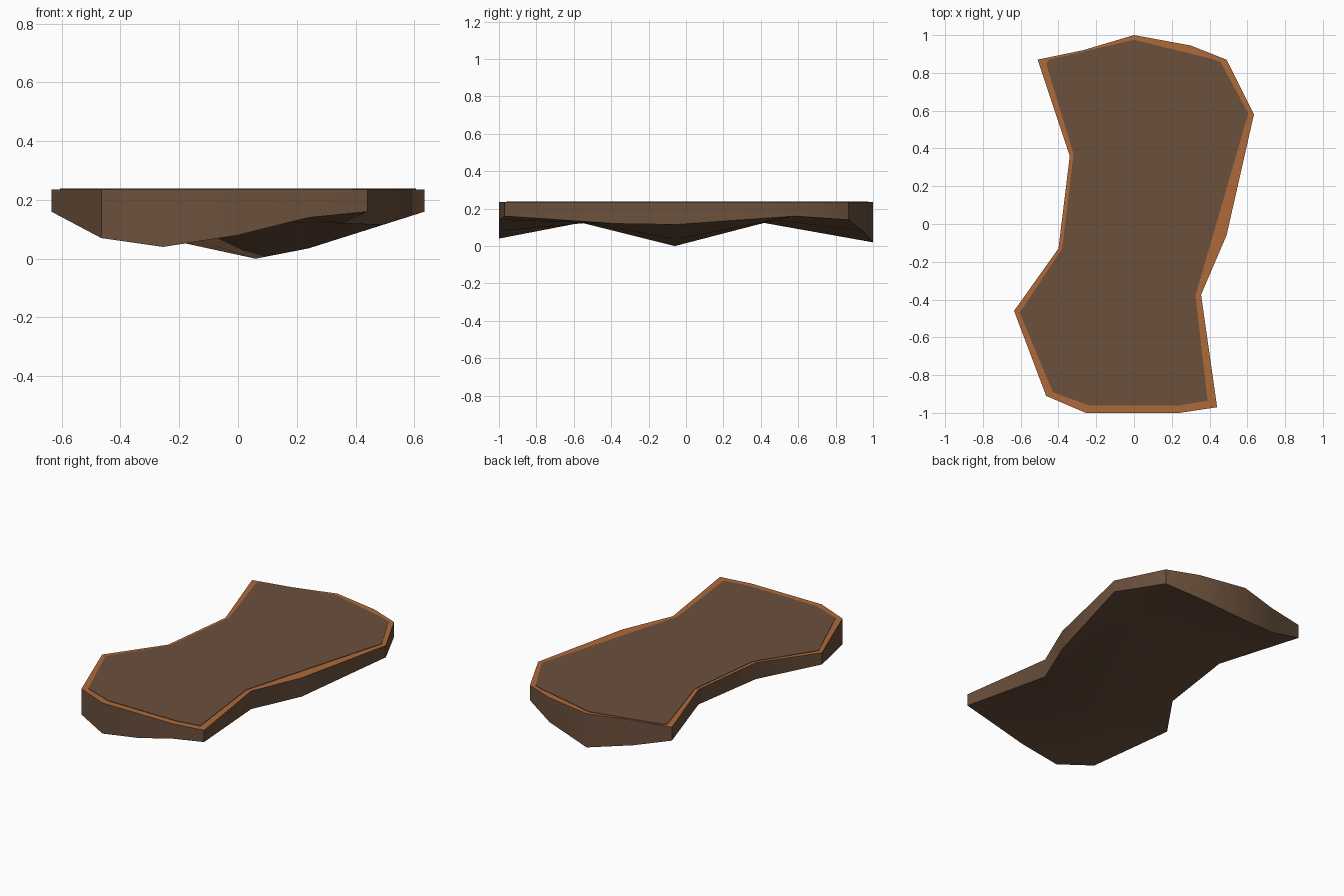
import bpy, bmesh, math

if "Cube" in bpy.data.objects:
    bpy.data.objects.remove(bpy.data.objects["Cube"], do_unlink=True)

TOP = 0.235


def material(name, color):
    mat = bpy.data.materials.new(name)
    mat.use_nodes = True
    mat.diffuse_color = (*color, 1)
    mat.node_tree.nodes["Principled BSDF"].inputs["Base Color"].default_value = (*color, 1)
    return mat


def add_object(name, bm, mats):
    bmesh.ops.recalc_face_normals(bm, faces=bm.faces)
    mesh = bpy.data.meshes.new(name)
    bm.to_mesh(mesh)
    bm.free()
    for mat in mats:
        mesh.materials.append(mat)
    obj = bpy.data.objects.new(name, mesh)
    bpy.context.collection.objects.link(obj)
    return obj


brown = material("earth brown", (0.147, 0.08, 0.045))
orange = material("orange clay", (0.423, 0.144, 0.042))

# Underside: five rows of five points, from the front edge to the back edge
underside = [
    [(-.465, -.91, .07), (-.255, -1, .04), (0, -1, .08), (.24, -1, .14), (.44, -.97, .16)],
    [(-.635, -.46, .16), (-.38, -.54, .14), (-.13, -.56, .125), (.1, -.52, .125), (.355, -.375, .12)],
    [(-.4, -.13, .13), (-.17, -.09, .05), (.06, -.06, 0), (.24, -.06, .035), (.49, -.06, .115)],
    [(-.34, .36, .14), (-.1, .4, .13), (.14, .41, .125), (.39, .48, .14), (.635, .58, .16)],
    [(-.51, .87, .15), (-.27, .92, .075), (0, 1, .02), (.3, .945, .08), (.49, .87, .14)],
]

# Slab: uneven underside, upright walls and a flat top
bm = bmesh.new()
grid = [[bm.verts.new(p) for p in row] for row in underside]
for a, b in zip(grid, grid[1:]):
    for i in range(4):
        bm.faces.new((a[i], b[i], b[i + 1], a[i + 1]))
border = (grid[0] + [row[-1] for row in grid[1:]]
          + grid[-1][-2::-1] + [row[0] for row in grid[-2:0:-1]])
rim = [bm.verts.new((v.co.x, v.co.y, TOP)) for v in border]
for i in range(len(border)):
    j = (i + 1) % len(border)
    bm.faces.new((border[i], border[j], rim[j], rim[i]))
bm.faces.new(rim).material_index = 1
slab = add_object("slab", bm, [brown, orange])

bpy.context.view_layer.objects.active = slab
slab.select_set(True)
bpy.ops.object.shade_smooth_by_angle(angle=math.radians(40))
slab.select_set(False)

# Thin surface plate that leaves the orange rim showing
plate = [(-.43, -.89), (-.24, -.96), (.24, -.96), (.39, -.935), (.325, -.38),
         (.605, .585), (.46, .855), (.41, .875), (0, .975), (-.45, .87),
         (-.465, .85), (-.32, .37), (-.38, -.13), (-.605, -.47)]
bm = bmesh.new()
face = bm.faces.new([bm.verts.new((x, y, TOP)) for x, y in plate])
top = bmesh.ops.extrude_face_region(bm, geom=[face])["geom"]
for v in top:
    if isinstance(v, bmesh.types.BMVert):
        v.co.z += 0.003
add_object("top_surface", bm, [brown])
